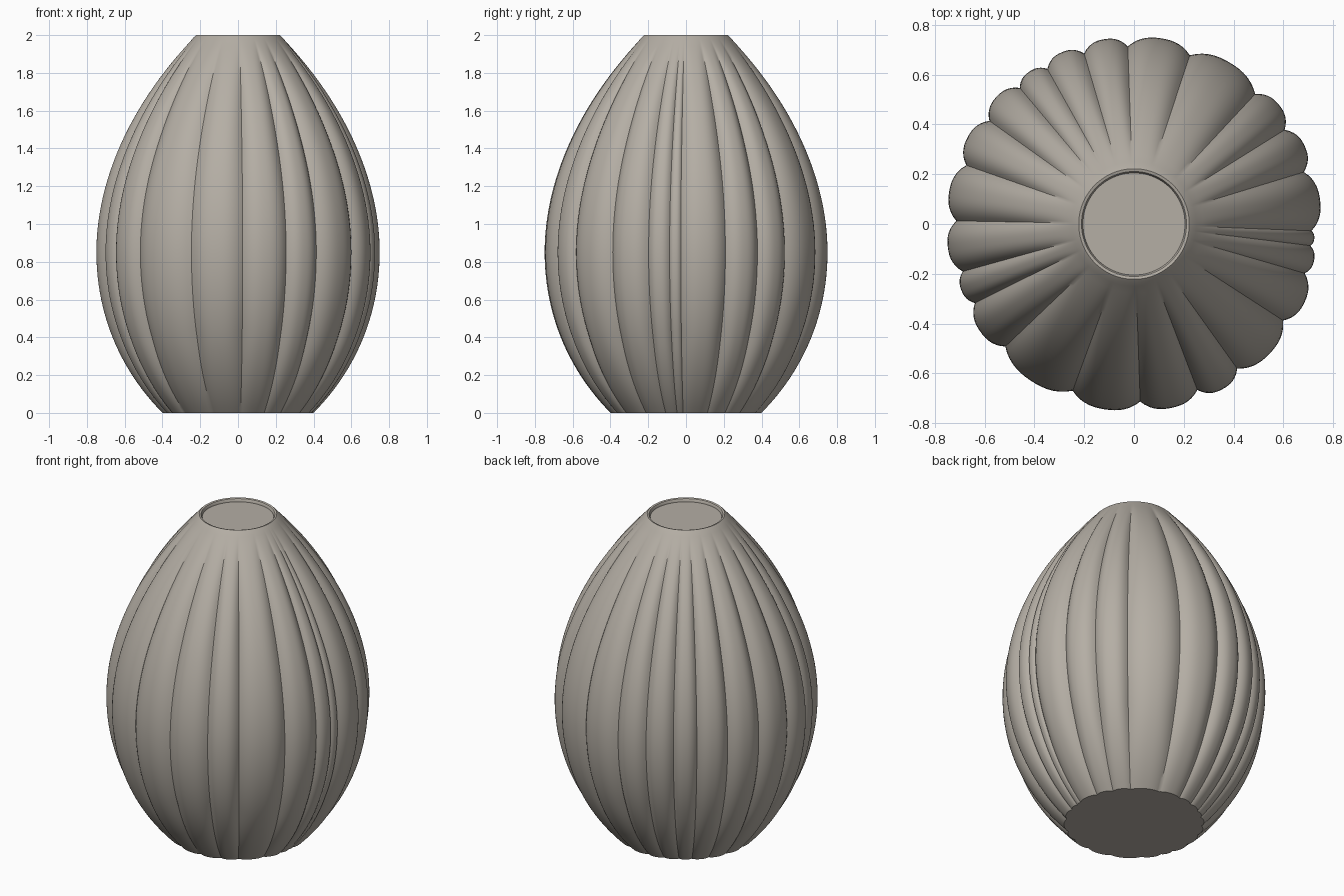
import bpy, bmesh
from math import sin, cos, radians
from mathutils import Vector
from mathutils.geometry import interpolate_bezier

cube = bpy.data.objects.get("Cube")
if cube:
    bpy.data.objects.remove(cube, do_unlink=True)

stone = bpy.data.materials.new("warm_grey_stoneware")
stone.use_nodes = True
colour = (0.46, 0.425, 0.375, 1)
stone.diffuse_color = colour
stone.node_tree.nodes["Principled BSDF"].inputs["Base Color"].default_value = colour

# Unevenly spaced grooves around the body, in degrees
GROOVES = [17, 32, 47, 71.7, 92, 106.3, 119.2, 130, 144.5, 160.7, 179, 195.5,
           206.4, 223.6, 249.8, 272, 290.9, 305.5, 327.1, 343.9, 353, 357.8]
STEPS = 14


def around():
    """Angle and relative swelling of every point around the lobes."""
    points = []
    for a, b in zip(GROOVES, GROOVES[1:] + [GROOVES[0] + 360]):
        height = min(1, (b - a) / 15)
        for i in range(STEPS):
            t = i / STEPS
            swell = height * (1 - abs(2 * t - 1) ** 2.6)
            points.append((radians(a + (b - a) * t), swell))
    return points


def profile():
    """Outer radius and height from the foot to the lip."""
    V = Vector
    lower = interpolate_bezier(V((.40, 0)), V((.62, .22)), V((.75, .52)), V((.75, .85)), 24)
    upper = interpolate_bezier(V((.75, .85)), V((.75, 1.25)), V((.55, 1.65)), V((.25, 1.97)), 34)
    lip = [V(p) for p in ((.235, 1.988), (.222, 2), (.211, 1.997), (.205, 1.985), (.205, 1.98))]
    return lower + upper[1:] + lip


def groove_depth(z):
    top = min(1, max(0, (1.96 - z) / .6))
    foot = min(1, .35 + z / .6)
    return .036 * foot * top * (2 - top)


# Lobed vase body with a slightly sunken top
bm = bmesh.new()
rings = []
for r, z in profile():
    depth = groove_depth(z)
    rings.append([bm.verts.new(((r - depth * (1 - s) + .004 * s * depth / .036) * cos(a),
                                (r - depth * (1 - s) + .004 * s * depth / .036) * sin(a), z))
                  for a, s in around()])
for low, high in zip(rings, rings[1:]):
    for i in range(len(low)):
        j = (i + 1) % len(low)
        bm.faces.new((low[i], low[j], high[j], high[i]))
bm.faces.new(rings[0][::-1])
bm.faces.new(rings[-1])

mesh = bpy.data.meshes.new("fluted_vase")
bm.to_mesh(mesh)
bm.free()
mesh.materials.append(stone)
vase = bpy.data.objects.new("fluted_vase", mesh)
bpy.context.collection.objects.link(vase)

bpy.context.view_layer.objects.active = vase
vase.select_set(True)
bpy.ops.object.shade_smooth_by_angle(angle=radians(40))
